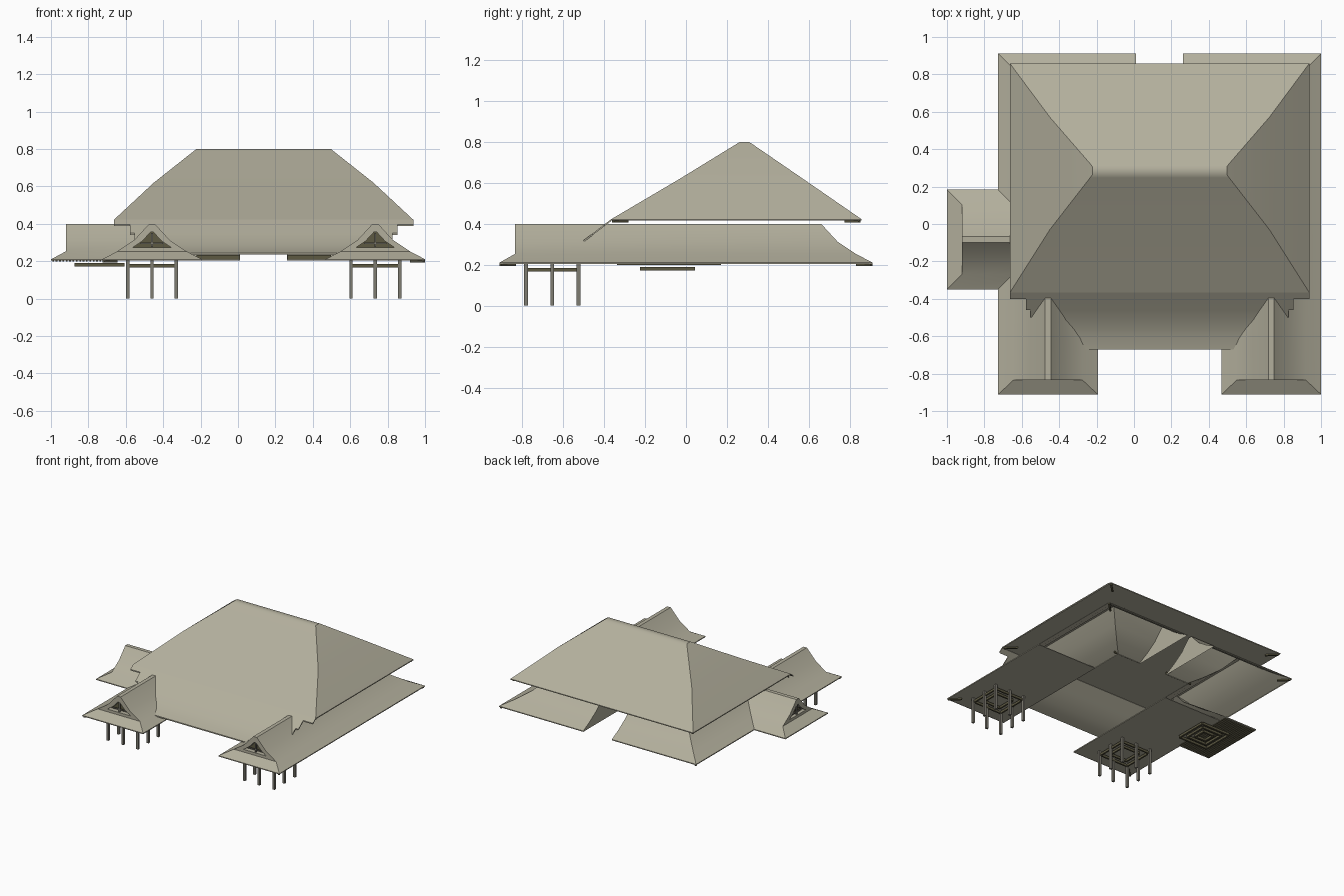
import bpy, bmesh, math
from mathutils import Vector

cube = bpy.data.objects.get("Cube")
if cube:
    bpy.data.objects.remove(cube)

AXIS = 0.137          # x of the hall's symmetry plane; all meshes are built around it
WING_X = -0.597       # centre line of the side ranges
BACK_Y = 0.645        # centre line of the back range
SIDE_Y = -0.083       # centre line of the short side range
HALF = 0.267          # half width of each range


def material(name, rgb):
    m = bpy.data.materials.new(name)
    m.use_nodes = True
    m.diffuse_color = (*rgb, 1)
    m.node_tree.nodes["Principled BSDF"].inputs["Base Color"].default_value = (*rgb, 1)
    return m


ROOF = material("pale_roof", (0.45, 0.43, 0.335))
WOOD = material("grey_post_wood", (0.21, 0.20, 0.165))
BEAM = material("dark_olive_beam", (0.11, 0.10, 0.055))


def finish(name, bm, mats, mirror=False, smooth=None):
    bmesh.ops.recalc_face_normals(bm, faces=bm.faces)
    me = bpy.data.meshes.new(name)
    bm.to_mesh(me)
    bm.free()
    for m in mats:
        me.materials.append(m)
    if smooth:
        me.shade_smooth()
        me.set_sharp_from_angle(angle=math.radians(smooth))
    ob = bpy.data.objects.new(name, me)
    ob.location.x = AXIS
    bpy.context.collection.objects.link(ob)
    if mirror:
        ob.modifiers.new("mirror", "MIRROR").use_mirror_merge = False


def loft(bm, sections, closed=True):
    """Skin cross-sections in order; returns the vertex rings."""
    rings = [[bm.verts.new(p) for p in s] for s in sections]
    for a, b in zip(rings, rings[1:]):
        for i in range(len(a) if closed else len(a) - 1):
            j = (i + 1) % len(a)
            bm.faces.new((a[i], a[j], b[j], b[i]))
    return rings


def solid(bm, sections):
    rings = loft(bm, sections)
    bm.faces.new(rings[0])
    bm.faces.new(rings[-1])


def bar(bm, a, b, w, h):
    """Square timber from a to b."""
    a, b = Vector(a), Vector(b)
    d = (b - a).normalized()
    side = d.cross(Vector((0, 0, 1)))
    side = side.normalized() if side.length > 0.01 else Vector((1, 0, 0))
    up = side.cross(d)
    corners = [side * sx * w / 2 + up * sy * h / 2
               for sx, sy in ((-1, -1), (1, -1), (1, 1), (-1, 1))]
    solid(bm, [[p + c for c in corners] for p in (a, b)])


def frame(bm, cx, cy, hx, hy, z, w, h):
    for s in (-1, 1):
        bar(bm, (cx - hx, cy + s * hy, z), (cx + hx, cy + s * hy, z), w, h)
        bar(bm, (cx + s * hx, cy - hy, z), (cx + s * hx, cy + hy, z), w, h)


# Curved roof cross-section shared by all ranges, eave to eave
SLOPE = [(HALF, 0.21), (0.185, 0.253), (0.095, 0.313), (0.015, 0.40)]
PROFILE = ([(-HALF, 0.203)] + [(-d, z) for d, z in SLOPE]
           + [(d, z) for d, z in reversed(SLOPE)] + [(HALF, 0.203)])


def gabled_range(name, places, inward, closed, mirror):
    """Range roof whose first end has a recessed gable standing over a skirt roof."""
    bm = bmesh.new()
    rings = loft(bm, [[(*place(d), z) for d, z in PROFILE] for place in places], closed)
    g = rings[0]
    bm.faces.new((g[0], g[1], g[8], g[9]))
    bm.faces.new((g[1], g[2], g[7], g[8]))
    bm.faces.new(rings[-1])
    # bargeboards around a sunk dark panel
    outer = g[2:8]
    centre = Vector((*places[0](0), 0.30))
    inner = [bm.verts.new(centre + (v.co - centre) * 0.55) for v in outer]
    sunk = [bm.verts.new(v.co + Vector(inward) * 0.035) for v in inner]
    for a, b in ((outer, inner), (inner, sunk)):
        for i in range(6):
            j = (i + 1) % 6
            bm.faces.new((a[i], a[j], b[j], b[i]))
    bm.faces.new(sunk).material_index = 1
    finish(name, bm, (ROOF, BEAM), mirror, 30)


def end_of(d, eave, gable):
    return eave if abs(d) > 0.2 else gable


# L-shaped ranges, open beneath, leaving a gap at the middle of the back
gabled_range("lower_roof", [
    lambda d: (WING_X + d, end_of(d, -0.912, -0.835)),
    lambda d: (WING_X + d, BACK_Y - d),
    lambda d: (-0.125, BACK_Y - d)], (0, 1, 0), False, True)

# Short range on the right side, closed beneath
gabled_range("side_roof", [
    lambda d: (end_of(d, -1.137, -1.057), SIDE_Y + d),
    lambda d: (end_of(d, -0.85, WING_X), SIDE_Y + d)], (1, 0, 0), True, False)

# Soffits under the front part of the side ranges
bm = bmesh.new()
bar(bm, (WING_X, -0.91, 0.206), (WING_X, 0.12, 0.206), 2 * HALF - 0.004, 0.005)
finish("range_soffits", bm, [ROOF], True)

# Tall hipped main roof
bm = bmesh.new()
levels = [(0.80, -0.366, 0.858, 0.415), (0.80, -0.366, 0.858, 0.422), (0.587, -0.03, 0.571, 0.62),
          (0.372, 0.247, 0.323, 0.79), (0.36, 0.263, 0.307, 0.80)]
solid(bm, [[(-h, f, z), (h, f, z), (h, b, z), (-h, b, z)] for h, f, b, z in levels])
finish("main_roof", bm, [ROOF], smooth=34)

# Front slope running on down between the ranges
LINE = [(-0.366, 0.422), (-0.4, 0.396), (-0.46, 0.35), (-0.5, 0.32),
        (-0.56, 0.285), (-0.61, 0.262), (-0.67, 0.244)]
THICK = 0.009
bm = bmesh.new()
solid(bm, [[(-0.6, y, z), (0.6, y, z), (0.6, y, z - THICK), (-0.6, y, z - THICK)]
           for y, z in LINE])
finish("front_slope", bm, [ROOF], smooth=30)

# Stepped outer edges of the front slope
bm = bmesh.new()
for (y0, z0), (y1, z1), h in zip(LINE, LINE[1:], (0.80, 0.715, 0.69)):
    solid(bm, [[(x, y0, z0), (x, y1, z1), (x, y1, z1 - THICK), (x, y0, z0 - THICK)]
               for x in (0.6, h)])
finish("front_slope_steps", bm, [ROOF], True)

# King post and tie in each gable
for name, place, mirror in (
        ("front_gable_struts", lambda d: (WING_X + d, -0.825), True),
        ("side_gable_struts", lambda d: (-1.047, SIDE_Y + d), False)):
    bm = bmesh.new()
    bar(bm, (*place(0), 0.275), (*place(0), 0.35), 0.01, 0.01)
    bar(bm, (*place(-0.06), 0.295), (*place(0.06), 0.295), 0.008, 0.008)
    finish(name, bm, [WOOD], mirror)

# Porch posts under both front ends
PORCH_Y = -0.653
bm = bmesh.new()
for i in (-1, 0, 1):
    for j in (-1, 0, 1):
        if i or j:
            x, y = WING_X + i * 0.13, PORCH_Y + j * 0.128
            bar(bm, (x, y, 0), (x, y, 0.205), 0.018, 0.018)
finish("porch_posts", bm, [WOOD], True)

# Tie beams between the posts
bm = bmesh.new()
for k in (0, 0.05):
    frame(bm, WING_X, PORCH_Y, 0.125 - k, 0.123 - k, 0.176, 0.012, 0.018)
finish("porch_beams", bm, [BEAM], True)

# Nested frames and rafters under the side range
bm = bmesh.new()
for k in (0, 0.04, 0.08):
    frame(bm, -0.877, SIDE_Y - 0.007, 0.127 - k, 0.127 - k, 0.181, 0.014, 0.018)
finish("side_beams", bm, [BEAM])
bm = bmesh.new()
for k in range(16):
    x = -1.125 + k * 0.018
    bar(bm, (x, SIDE_Y - 0.255, 0.203), (x, SIDE_Y + 0.255, 0.203), 0.009, 0.009)
finish("side_rafters", bm, [BEAM])

# Wall plates along the inner eaves of the back range
bm = bmesh.new()
bar(bm, (-0.36, 0.372, 0.222), (-0.127, 0.372, 0.222), 0.008, 0.024)
finish("back_eave_beams", bm, [BEAM], True)

# Hip rafters under the eave corners
bm = bmesh.new()
for x, y, sy, z in ((-0.857, -0.905, 1, 0.2), (-0.857, 0.905, -1, 0.2),
                    (-0.79, -0.356, 1, 0.412), (-0.79, 0.848, -1, 0.412)):
    bar(bm, (x, y, z), (x + 0.07, y + sy * 0.07, z), 0.014, 0.012)
finish("hip_rafters", bm, [BEAM], True)
